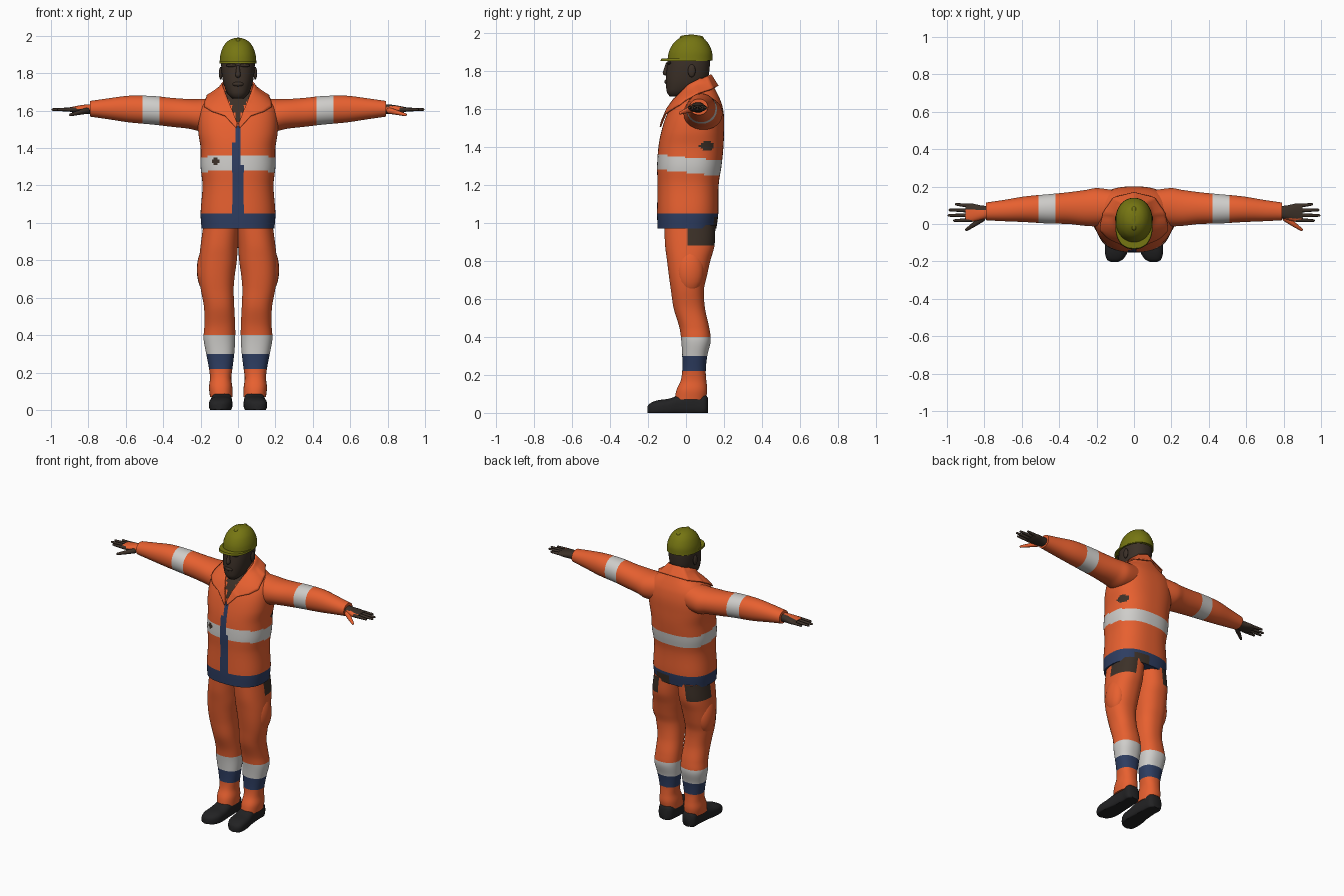
import bpy, bmesh, math
from mathutils import Vector

if "Cube" in bpy.data.objects:
    bpy.data.objects.remove(bpy.data.objects["Cube"])

COLOURS = {
    "orange_cloth": (0.82, 0.12, 0.03),
    "reflective_grey": (0.62, 0.61, 0.59),
    "navy_cloth": (0.027, 0.047, 0.12),
    "brown_skin": (0.045, 0.03, 0.021),
    "black_boot": (0.016, 0.016, 0.017),
    "olive_helmet": (0.18, 0.18, 0.006),
}
NAMES = list(COLOURS)
ORANGE, GREY, NAVY, SKIN, BLACK, OLIVE = range(6)
MATS = []
for name, rgb in COLOURS.items():
    m = bpy.data.materials.new(name)
    m.use_nodes = True
    m.diffuse_color = (*rgb, 1)
    bsdf = m.node_tree.nodes["Principled BSDF"]
    bsdf.inputs["Base Color"].default_value = (*rgb, 1)
    bsdf.inputs["Roughness"].default_value = 0.8
    MATS.append(m)


def finish(name, bm, colour):
    """Turn a bmesh into a smooth object; colour is an index or a rule on face centres."""
    bmesh.ops.recalc_face_normals(bm, faces=bm.faces)
    for f in bm.faces:
        f.smooth = True
        f.material_index = colour(f.calc_center_median()) if callable(colour) else colour
    me = bpy.data.meshes.new(name)
    bm.to_mesh(me)
    bm.free()
    for m in MATS:
        me.materials.append(m)
    me.set_sharp_from_angle(angle=math.radians(50))
    ob = bpy.data.objects.new(name, me)
    bpy.context.scene.collection.objects.link(ob)
    return ob


def spline(keys, t):
    """Smooth value of the section table at position t."""
    i = max(k for k in range(len(keys) - 1) if keys[k][0] <= t + 1e-6)
    p, q = keys[i], keys[i + 1]
    o, r = keys[max(i - 1, 0)], keys[min(i + 2, len(keys) - 1)]
    h = q[0] - p[0]
    u = (t - p[0]) / h
    out = []
    for k in range(1, 5):
        m0 = (q[k] - o[k]) / (q[0] - o[0]) * h
        m1 = (r[k] - p[k]) / (r[0] - p[0]) * h
        out.append(p[k] * (1 + 2 * u) * (1 - u) ** 2 + m0 * u * (1 - u) ** 2
                   + q[k] * u * u * (3 - 2 * u) + m1 * u * u * (u - 1))
    return out


def loft(name, axis, keys, colour, power=2.3, sides=48, step=0.01, side=1):
    """Skin rounded sections (position, a0, a1, b0, b1) along an axis."""
    bm = bmesh.new()
    n = max(2, round((keys[-1][0] - keys[0][0]) / step))
    rings = []
    for i in range(n + 1):
        t = keys[0][0] + (keys[-1][0] - keys[0][0]) * i / n
        a0, a1, b0, b1 = spline(keys, min(t, keys[-1][0]))
        ring = []
        for j in range(sides):
            w = 2 * math.pi * (j + 0.5) / sides
            c, s = math.cos(w), math.sin(w)
            a = (a0 + a1) / 2 + (a1 - a0) / 2 * math.copysign(abs(c) ** (2 / power), c)
            b = (b0 + b1) / 2 + (b1 - b0) / 2 * math.copysign(abs(s) ** (2 / power), s)
            x, y, z = {"x": (t, a, b), "y": (a, t, b), "z": (a, b, t)}[axis]
            ring.append(bm.verts.new((x * side, y, max(z, 0))))
        rings.append(ring)
    for r0, r1 in zip(rings, rings[1:]):
        for j in range(sides):
            k = (j + 1) % sides
            bm.faces.new((r0[j], r0[k], r1[k], r1[j]))
    bm.faces.new(rings[0])
    bm.faces.new(rings[-1])
    return finish(name, bm, colour)


def tube(name, points, r0, r1, colour):
    """Tapered finger: spheres joined by their hull."""
    bm = bmesh.new()
    for i, p in enumerate(points):
        r = r0 + (r1 - r0) * i / (len(points) - 1)
        new = bmesh.ops.create_icosphere(bm, subdivisions=2, radius=r)["verts"]
        bmesh.ops.translate(bm, vec=Vector(p), verts=new)
    hull = bmesh.ops.convex_hull(bm, input=bm.verts)
    bmesh.ops.delete(bm, geom=[v for v in hull["geom_interior"] if v.is_valid], context="VERTS")
    return finish(name, bm, colour)


def ball(name, centre, size, colour):
    bm = bmesh.new()
    bmesh.ops.create_uvsphere(bm, u_segments=20, v_segments=12, radius=1)
    bmesh.ops.scale(bm, vec=size, verts=bm.verts)
    bmesh.ops.translate(bm, vec=centre, verts=bm.verts)
    return finish(name, bm, colour)


# Jacket with hem, zip strip, reflective band and open neck
def jacket_rule(c):
    if c.z < 1.05:
        return SKIN if c.z < 1.03 and c.y > 0.13 and 0.01 < c.x < 0.12 else NAVY
    if c.y < 0 and abs(c.x) < 0.45 * (c.z - 1.54):
        return SKIN
    if c.y < 0 and c.z < 1.52 and abs(c.x + 0.002) < 0.032 - 0.03 * (c.z - 1.05):
        return NAVY
    if c.y < 0 and math.hypot(c.x + 0.12, c.z - 1.33) < 0.02:
        return SKIN
    if 1.265 < c.z + 0.1 * c.y < 1.345:
        return GREY
    if c.x > 0 and math.hypot(c.y - 0.11, (c.z - 1.405) * 1.5) < 0.038:
        return SKIN
    return ORANGE


jacket = loft("jacket", "z", [
    (0.97, -.195, .195, -.15, .16), (1.05, -.2, .2, -.152, .17), (1.2, -.19, .19, -.15, .172),
    (1.3, -.2, .2, -.152, .187), (1.4, -.2, .2, -.145, .197), (1.48, -.212, .212, -.13, .2),
    (1.56, -.213, .213, -.105, .2), (1.62, -.2, .2, -.075, .19), (1.66, -.165, .165, -.045, .175),
    (1.70, -.11, .11, -.015, .155), (1.75, -.07, .07, .0, .13)], jacket_rule, 2.5, 96)

# Turned-down collar: a strip between its inner and outer edge, mirrored
inner = [(.004, -.128, 1.535), (.03, -.1, 1.6), (.05, -.065, 1.65), (.07, -.01, 1.7),
         (.074, .05, 1.74), (.055, .11, 1.77), (0, .13, 1.78)]
outer = [(.008, -.135, 1.505), (.07, -.108, 1.572), (.14, -.075, 1.595), (.18, -.035, 1.62),
         (.165, .06, 1.68), (.11, .14, 1.705), (0, .168, 1.72)]
bm = bmesh.new()
rows = [[bm.verts.new(p) for p in e] for e in (inner, outer)]
for i in range(len(inner) - 1):
    bm.faces.new((rows[0][i], rows[0][i + 1], rows[1][i + 1], rows[1][i]))
collar = finish("collar", bm, ORANGE)
mod = collar.modifiers.new("mirror", "MIRROR")
mod.use_clip = True
mod = collar.modifiers.new("detail", "SUBSURF")
mod.subdivision_type = "SIMPLE"
mod.levels = mod.render_levels = 3
mod = collar.modifiers.new("lie_on_jacket", "SHRINKWRAP")
mod.target = jacket
mod.wrap_mode = "OUTSIDE"
mod.offset = 0.008
mod = collar.modifiers.new("thickness", "SOLIDIFY")
mod.thickness = 0.008
mod.offset = 0

# Neck, head, nose and ears
loft("neck", "z", [(1.56, -.06, .06, -.03, .11), (1.66, -.062, .062, -.03, .115),
                   (1.76, -.066, .066, -.03, .115)], SKIN, 2)
loft("head", "z", [(1.665, -.03, .03, -.085, -.01), (1.685, -.052, .052, -.1, .04),
                   (1.72, -.07, .07, -.105, .09), (1.76, -.081, .081, -.106, .115),
                   (1.82, -.089, .089, -.1, .125), (1.88, -.09, .09, -.092, .128)], SKIN, 2.3)
tube("nose", [(0, -.1, 1.835), (0, -.108, 1.79)], .008, .015, SKIN)
ball("lips", (0, -.1, 1.742), (.03, .014, .013), SKIN)
for s, tag in ((1, "left"), (-1, "right")):
    ball(tag + "_ear", (s * .092, .03, 1.8), (.01, .02, .034), SKIN)
    ball(tag + "_brow", (s * .035, -.09, 1.842), (.03, .014, .009), SKIN)

# Hard hat with peak and crown ridge
loft("helmet_shell", "z", [
    (1.855, -.099, .099, -.098, .14), (1.9, -.094, .094, -.09, .137), (1.94, -.08, .08, -.07, .12),
    (1.965, -.062, .062, -.045, .1), (1.98, -.042, .042, -.02, .077),
    (1.988, -.018, .018, .0, .05)], OLIVE, 2.1, step=.006)
loft("helmet_peak", "z", [(1.852, -.1, .1, -.135, .13), (1.864, -.098, .098, -.13, .13)], OLIVE, 2.4)
tube("helmet_ridge", [(0, -.02, 1.972), (0, .03, 1.978), (0, .08, 1.97)], .014, .014, OLIVE)


def leg_rule(c):
    if c.z > 0.88 and c.y > 0.01 and abs(c.x) > 0.1:
        return SKIN
    return GREY if 0.3 < c.z < 0.4 else NAVY if 0.22 < c.z < 0.3 else ORANGE


def sleeve_rule(c):
    return GREY if 0.42 < abs(c.x) < 0.51 else ORANGE


def palm_rule(c):
    if c.x > 0:
        return ORANGE if c.y < 0.03 else SKIN
    return ORANGE if c.y < 0.075 and c.z > 1.607 else SKIN


# Limbs, once for each side
for s, tag in ((1, "left"), (-1, "right")):
    loft(tag + "_trouser_leg", "z", [
        (.07, .03, .15, -.06, .105), (.12, .03, .155, -.05, .112), (.17, .036, .15, -.028, .107),
        (.22, .03, .155, -.02, .104), (.3, .02, .17, -.02, .112), (.38, .015, .184, -.025, .13),
        (.45, .015, .18, -.035, .122), (.55, .02, .182, -.065, .1), (.65, .023, .2, -.08, .095),
        (.72, .017, .208, -.09, .11), (.8, .006, .208, -.1, .128), (.88, 0, .2, -.11, .15),
        (.99, -.01, .185, -.115, .155)], leg_rule, 2.3, side=s)
    ball(tag + "_thigh_pocket", (s * .17, .02, .75), (.05, .075, .12), ORANGE)

    loft(tag + "_boot", "y", [
        (-.203, .085, .125, .0, .035), (-.19, .06, .145, -.01, .05), (-.15, .035, .155, -.015, .066),
        (-.09, .03, .152, -.015, .075), (-.03, .032, .143, -.015, .095),
        (.05, .035, .138, -.015, .11), (.1, .042, .138, -.012, .1),
        (.115, .06, .12, .0, .08)], BLACK, 2.8, side=s)

    loft(tag + "_sleeve", "x", [
        (.1, .0, .18, 1.5, 1.67), (.2, -.012, .192, 1.49, 1.662), (.26, -.01, .182, 1.503, 1.662),
        (.35, .0, .17, 1.513, 1.668), (.45, .002, .16, 1.525, 1.678),
        (.58, .01, .148, 1.537, 1.68), (.7, .015, .128, 1.555, 1.665),
        (.79, .02, .115, 1.568, 1.652)], sleeve_rule, 2.1, side=s)

    # Hand with four fingers and a thumb
    loft(tag + "_palm", "x", [
        (.77, .035, .095, 1.58, 1.635), (.82, .022, .1, 1.582, 1.632),
        (.87, .012, .11, 1.587, 1.624), (.9, .015, .107, 1.595, 1.618)], palm_rule, 2.3, 32, side=s)
    for name, y0, y1, tip in (("index", .022, .018, .96), ("middle", .047, .046, .99),
                              ("ring", .072, .075, .985), ("little", .096, .105, .95)):
        tube(f"{tag}_{name}_finger", [(s * .87, y0, 1.606), (s * tip, y1, 1.606)], .012, .007, SKIN)
    tube(tag + "_thumb", [(s * .81, .03, 1.6), (s * .85, .0, 1.59), (s * .895, -.03, 1.578)],
         .017, .008, ORANGE if s > 0 else SKIN)
